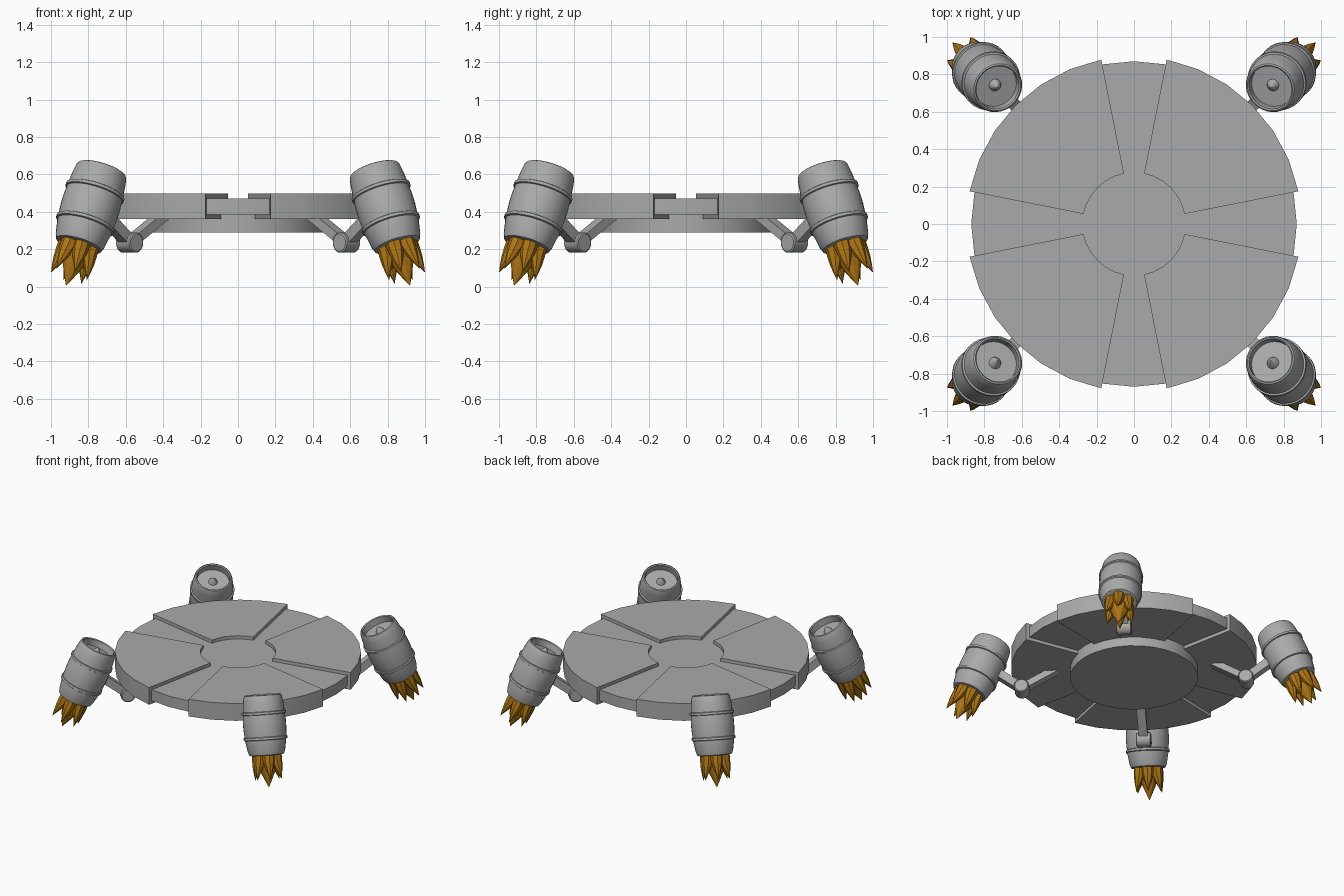
import bpy, bmesh, math
from mathutils import Matrix, Vector

if "Cube" in bpy.data.objects:
    bpy.data.objects.remove(bpy.data.objects["Cube"], do_unlink=True)


def material(name, rgb):
    m = bpy.data.materials.new(name)
    m.use_nodes = True
    m.diffuse_color = (*rgb, 1)
    m.node_tree.nodes["Principled BSDF"].inputs["Base Color"].default_value = (*rgb, 1)
    return m


GREY = material("metal grey", (0.40, 0.40, 0.40))
ORANGE = material("flame orange", (0.42, 0.18, 0.006))


def finish(bm, name, mat, matrix=Matrix(), angle=35):
    bmesh.ops.recalc_face_normals(bm, faces=bm.faces)
    bm.transform(matrix)
    mesh = bpy.data.meshes.new(name)
    bm.to_mesh(mesh)
    bm.free()
    mesh.materials.append(mat)
    obj = bpy.data.objects.new(name, mesh)
    bpy.context.collection.objects.link(obj)
    bpy.ops.object.select_all(action="DESELECT")
    obj.select_set(True)
    bpy.context.view_layer.objects.active = obj
    bpy.ops.object.shade_smooth_by_angle(angle=math.radians(angle))
    return obj


def loft(bm, rings):
    """Skin a list of equal-length point rings and cap both ends."""
    loops = [[bm.verts.new(p) for p in ring] for ring in rings]
    n = len(loops[0])
    for a, b in zip(loops, loops[1:]):
        for i in range(n):
            j = (i + 1) % n
            bm.faces.new((a[i], a[j], b[j], b[i]))
    bm.faces.new(loops[0])
    bm.faces.new(loops[-1])


def circle(r, z, n=32, x=0, y=0):
    return [(x + r * math.cos(math.tau * i / n), y + r * math.sin(math.tau * i / n), z)
            for i in range(n)]


def lathe(name, profile, matrix=Matrix(), n=32):
    bm = bmesh.new()
    loft(bm, [circle(r, z, n) for r, z in profile])
    return finish(bm, name, GREY, matrix)


def bar(name, start, end, width, depth, matrix):
    """Box beam between two points of the radial (x, z) plane."""
    a, b = Vector((start[0], 0, start[1])), Vector((end[0], 0, end[1]))
    d = (b - a).normalized()
    side, up = Vector((0, width / 2, 0)), Vector((-d.z, 0, d.x)) * depth / 2
    bm = bmesh.new()
    loft(bm, [[p + side + up, p - side + up, p - side - up, p + side - up] for p in (a, b)])
    return finish(bm, name, GREY, matrix)


# Round deck and the drum beneath it
lathe("deck_core", [(0.87, 0.385), (0.87, 0.472)])
lathe("lower_drum", [(0.465, 0.288), (0.465, 0.40)])

# Four raised deck wedges, separated by radial channels
step = math.tau / 32
for k, name in enumerate(("back_left", "back_right", "front_right", "front_left")):
    angles = [k * math.pi / 2 + step * i for i in range(1, 8)]
    outline = [(0.896 * math.cos(a), 0.896 * math.sin(a)) for a in angles]
    outline += [(0.275 * math.cos(a), 0.275 * math.sin(a)) for a in reversed(angles)]
    bm = bmesh.new()
    loft(bm, [[(x, y, z) for x, y in outline] for z in (0.36, 0.498)])
    finish(bm, name + "_deck_wedge", GREY)


def flame(name, matrix):
    """Central spike inside a ring of curved, outward-leaning spikes."""
    bm = bmesh.new()
    loft(bm, [circle(r, z, 10) for r, z in
              ((0.085, 0.01), (0.08, -0.05), (0.05, -0.13), (0.022, -0.19), (0.001, -0.235))])
    for i in range(6):
        a = math.tau * i / 6
        rings = []
        for r, z, lean in ((0.045, 0.01, 0.068), (0.043, -0.04, 0.072), (0.031, -0.09, 0.083),
                           (0.014, -0.14, 0.095), (0.001, -0.178, 0.102)):
            rings.append(circle(r, z, 8, lean * math.cos(a), lean * math.sin(a)))
        loft(bm, rings)
    finish(bm, name, ORANGE, matrix, 30)


# Thruster barrels on jointed arms at the four corners
TILT = math.radians(23.6)
barrel_profile = [(0.112, 0.0), (0.126, 0.004), (0.136, 0.03), (0.15, 0.11), (0.157, 0.2),
                  (0.157, 0.25), (0.152, 0.33), (0.146, 0.39), (0.14, 0.425), (0.134, 0.439),
                  (0.126, 0.443), (0.119, 0.437), (0.119, 0.388)]
for k, name in enumerate(("back_left", "back_right", "front_right", "front_left")):
    corner = Matrix.Rotation(math.pi / 4 + k * math.pi / 2, 4, "Z")
    pod = corner @ Matrix.Translation((1.206, 0, 0.22)) @ Matrix.Rotation(-TILT, 4, "Y")
    lathe(name + "_barrel", barrel_profile, pod)
    for label, z, r in (("lower", 0.125, 0.151), ("upper", 0.31, 0.153)):
        lathe(f"{name}_{label}_band",
              [(r, z - 0.012), (r + 0.009, z - 0.008), (r + 0.009, z + 0.008), (r, z + 0.012)], pod)
    lathe(name + "_intake_cone", [(0.034, 0.386), (0.026, 0.405), (0.003, 0.432)], pod, 16)
    flame(name + "_flame", pod)
    joint = corner @ Matrix.Translation((0.82, 0, 0.235)) @ Matrix.Rotation(math.pi / 2, 4, "X")
    lathe(name + "_joint", [(0.047, -0.054), (0.054, -0.049), (0.054, 0.049), (0.047, 0.054)], joint, 24)
    bar(name + "_deck_arm", (0.82, 0.235), (0.56, 0.385), 0.065, 0.05, corner)
    bar(name + "_barrel_arm", (0.82, 0.235), (1.06, 0.42), 0.065, 0.06, corner)
